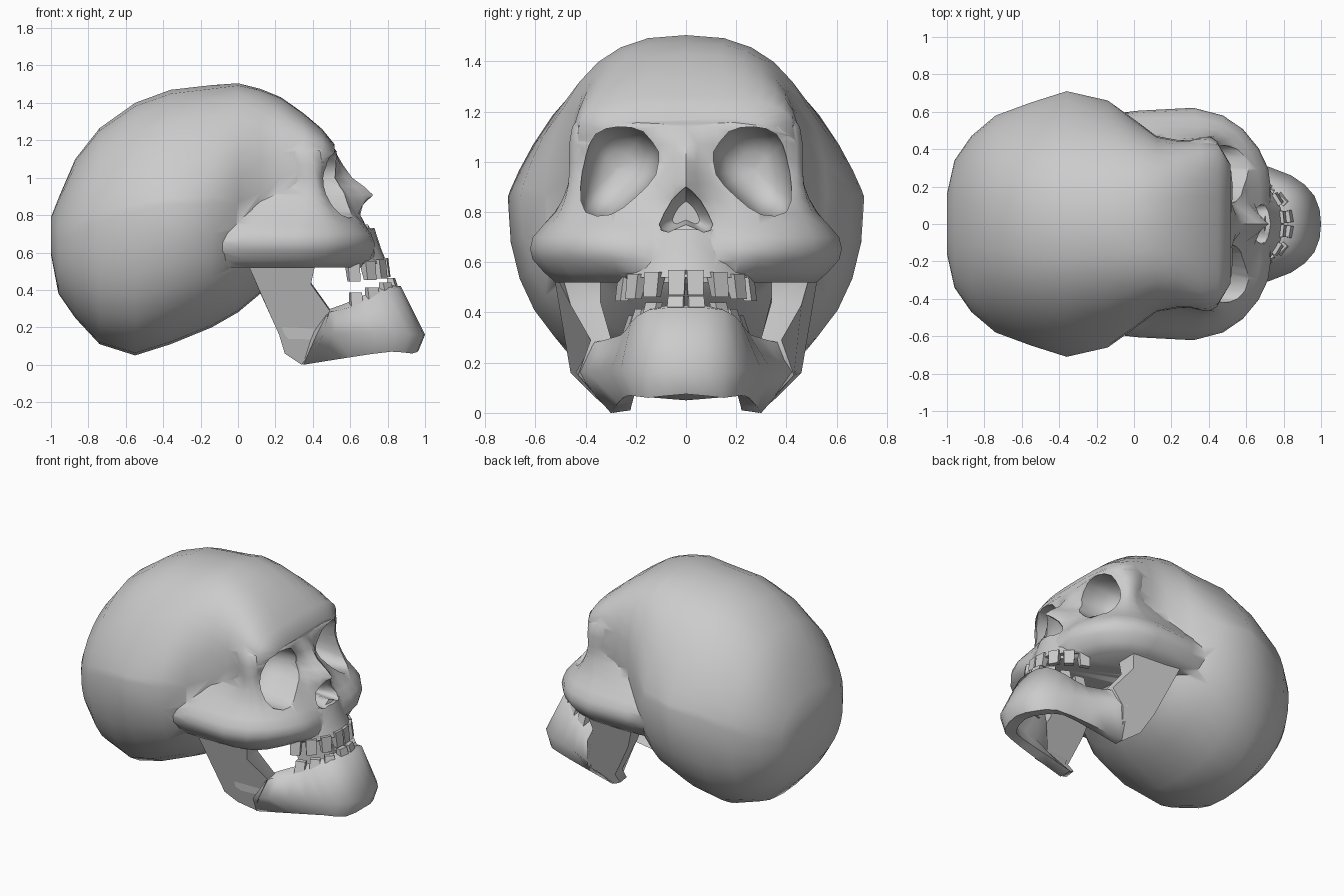
import bpy, bmesh, math
from mathutils import Vector as V

if "Cube" in bpy.data.objects:
    bpy.data.objects.remove(bpy.data.objects["Cube"])


def refine(pts, n):
    """Catmull-Rom subdivision of an open row of vectors."""
    out = []
    for i in range(len(pts) - 1):
        a, b = pts[i], pts[i + 1]
        p = pts[i - 1] if i else a
        q = pts[i + 2] if i + 2 < len(pts) else b
        for k in range(n):
            t = k / n
            out.append(0.5 * (2 * a + (b - p) * t + (2 * p - 5 * a + 4 * b - q) * t * t
                              + (3 * a - p - 3 * b + q) * t ** 3))
    return out + [pts[-1]]


def loft(name, rings, angle=50):
    """Capped skin over closed rings of equal length."""
    bm = bmesh.new()
    rows = [[bm.verts.new(p) for p in r] for r in rings]
    n = len(rows[0])
    for a, b in zip(rows, rows[1:]):
        for i in range(n):
            j = (i + 1) % n
            bm.faces.new((a[i], a[j], b[j], b[i]))
    bm.faces.new(rows[0])
    bm.faces.new(rows[-1])
    bmesh.ops.recalc_face_normals(bm, faces=bm.faces)
    me = bpy.data.meshes.new(name)
    bm.to_mesh(me)
    bm.free()
    ob = bpy.data.objects.new(name, me)
    bpy.context.collection.objects.link(ob)
    smooth(ob, angle)
    return ob


def smooth(ob, angle):
    bpy.ops.object.select_all(action='DESELECT')
    ob.select_set(True)
    bpy.context.view_layer.objects.active = ob
    bpy.ops.object.shade_smooth_by_angle(angle=math.radians(angle))


def combine(ob, other, op):
    m = ob.modifiers.new(op, 'BOOLEAN')
    m.operation, m.object, m.solver = op, other, 'EXACT'
    bpy.context.view_layer.objects.active = ob
    bpy.ops.object.modifier_apply(modifier=m.name)
    bpy.data.objects.remove(other)


def layer_loft(name, layers):
    """Horizontal mirrored outlines: (z, [(x, y) from midline to back])."""
    rows = []
    for z, half in layers:
        full = [V((x, -y, z)) for x, y in reversed(half)] + [V((x, y, z)) for x, y in half[1:]]
        rows.append(refine(full, 2))
    cols = [refine(list(c), 2) for c in zip(*rows)]
    return loft(name, list(zip(*cols)))


# Cranium: x, bottom z, top z, half width, z of widest point, upper exponents (y, z)
stations = [
    (-1.0, .59, .79, .16, .69, 2.2, 2.2), (-.96, .38, .89, .34, .66, 2.1, 2.0),
    (-.87, .25, 1.10, .47, .70, 2.2, 1.7), (-.74, .11, 1.265, .58, .76, 2.3, 1.45),
    (-.55, .05, 1.40, .65, .82, 2.4, 1.25), (-.36, .11, 1.47, .71, .86, 2.4, 1.1),
    (-.14, .20, 1.495, .66, .86, 2.4, 1.25), (0, .28, 1.505, .56, .87, 2.5, 2.0),
    (.12, .38, 1.475, .47, .92, 2.8, 2.7), (.23, .46, 1.43, .45, 1.0, 2.8, 2.8),
    (.35, .62, 1.345, .45, 1.05, 3, 3), (.45, .86, 1.26, .43, 1.1, 3, 3),
    (.515, 1.08, 1.18, .32, 1.13, 2.5, 2.5)]
rings = []
for x, zb, zt, w, zw, ey, ez in stations:
    ring = []
    for i in range(32):
        a = math.tau * i / 32
        c, s = math.cos(a), math.sin(a)
        if s < 0:
            ey = ez = 2.3
        h = zt - zw if s > 0 else zw - zb
        ring.append(V((x, w * math.copysign(abs(c) ** (2 / ey), c),
                       zw + h * math.copysign(abs(s) ** (2 / ez), s))))
    rings.append(ring)
skull = loft("cranium_and_face", rings)

# Face with brow, nasal bridge, cheekbones and the arches running back to the ears
face = layer_loft("face", [
    (1.25, [(.43, 0), (.43, .12), (.41, .24), (.34, .34), (.26, .37), (.15, .34)]),
    (1.14, [(.515, 0), (.525, .12), (.52, .28), (.44, .43), (.32, .45), (.15, .38)]),
    (1.00, [(.61, 0), (.52, .09), (.50, .26), (.44, .44), (.36, .46), (.12, .38)]),
    (.91, [(.72, 0), (.59, .10), (.54, .26), (.46, .44), (.37, .47), (.05, .43)]),
    (.80, [(.68, 0), (.64, .12), (.61, .28), (.51, .46), (.34, .52), (-.10, .52)]),
    (.70, [(.72, 0), (.71, .13), (.70, .30), (.58, .50), (.32, .61), (-.22, .57)]),
    (.61, [(.74, 0), (.73, .14), (.71, .29), (.57, .50), (.32, .61), (-.22, .57)]),
    (.52, [(.75, 0), (.72, .14), (.61, .25), (.52, .43), (.33, .52), (-.20, .51)])])
combine(skull, face, 'UNION')

# Upper jaw bone
maxilla = layer_loft("maxilla", [
    (.73, [(.73, 0), (.70, .10), (.62, .2), (.52, .24), (.42, .24)]),
    (.62, [(.765, 0), (.74, .11), (.67, .2), (.58, .25), (.46, .25)]),
    (.54, [(.80, 0), (.775, .11), (.70, .21), (.61, .26), (.48, .26)])])
combine(skull, maxilla, 'UNION')


# Eye sockets and nose opening
def cutter(outline, depths):
    ring = refine([V((0, y, z)) for y, z in outline + outline[:1]], 2)[:-1]
    mid = sum(ring, V()) / len(ring)
    return loft("cutter", [[mid + (p - mid) * k + V((x, 0, 0)) for p in ring] for x, k in depths])


orbit = [(.11, 1.04), (.17, 1.12), (.27, 1.14), (.36, 1.11), (.40, 1.02), (.42, .90),
         (.40, .80), (.30, .79), (.20, .86), (.12, .95)]
for s in (1, -1):
    combine(skull, cutter([(s * y, z) for y, z in orbit],
                          [(.27, .05), (.28, .4), (.31, .7), (.37, .9), (.46, 1), (.95, 1)]),
            'DIFFERENCE')
nose = [(0, .90), (.06, .85), (.11, .75), (.07, .72), (0, .75), (-.07, .72), (-.11, .75), (-.06, .85)]
combine(skull, cutter(nose, [(.56, .5), (.62, .9), (.70, 1), (.95, 1)]), 'DIFFERENCE')
smooth(skull, 55)

# Lower jaw body: top, middle and bottom points of the outer side, chin to corner
half = [((.87, 0, .42), (1.0, 0, .16), (.965, 0, .075)),
        ((.84, .15, .41), (.965, .15, .16), (.93, .15, .06)),
        ((.74, .22, .36), (.84, .26, .17), (.82, .23, .07)),
        ((.61, .26, .31), (.62, .34, .17), (.60, .27, .04)),
        ((.48, .37, .28), (.42, .44, .16), (.35, .30, .0))]
sections = []
for s, part in ((-1, half[::-1]), (1, half[1:])):
    for t, m, b in part:
        outer = [V((x, s * y, z)) for x, y, z in (t, m, b)]
        inner = []
        for v in reversed(outer):
            d = V((v.x - .35, v.y, 0)).normalized() if v.x > .5 else V((.2, s, 0)).normalized()
            inner.append(v - d * .08 + V((0, 0, .01)))
        sections.append(outer + inner)
cols = [refine(list(c), 2) for c in zip(*sections)]
loft("jaw_body", list(zip(*cols)), 60)

# Jaw rami: upright plates flaring into the cheek arch and curling inward at the corner
ramus = [(.42, .50, .57, .16), (.39, .46, .43, .12), (.49, .38, .29, .08), (.45, .43, .15, .08),
         (.34, .29, .0, .06), (.25, .36, .06, .07), (.22, .46, .16, .08), (.12, .46, .38, .10),
         (.04, .53, .57, .16)]
for s in (1, -1):
    loft("jaw_ramus", [[V((x, s * y, z)) for x, y, z, d in ramus],
                       [V((x, s * (y - d), z + .01)) for x, y, z, d in ramus]], 60)


# Teeth: tapered blocks following each dental arch
def teeth(name, arch, root, tip, lean, drop):
    path = refine([V((x, y, 0)) for x, y in arch], 8)
    for k in range(4):
        f = (k + .5) / 4 * (len(path) - 1)
        i = min(int(f), len(path) - 2)
        c = path[i].lerp(path[i + 1], f - i)
        t = (path[i + 1] - path[i]).normalized()
        for s in (1, -1):
            rings = []
            for z, w, d, push in ((root, .034, .028, 0), (tip, .031, .016, lean)):
                n = V((t.y, -t.x, 0))
                ring = [c + t * a * w + n * (b * d + push) + V((0, 0, z - drop * k))
                        for a, b in ((-1, -1), (1, -1), (1, 1), (-1, 1))]
                rings.append([V((p.x, s * p.y, p.z)) for p in ring])
            loft(name, rings, 30)


teeth("upper_tooth", [(.775, 0), (.755, .11), (.68, .20), (.58, .245)], .57, .470, .025, .008)
teeth("lower_tooth", [(.845, 0), (.81, .13), (.71, .20), (.60, .235)], .37, .465, -.02, .026)
